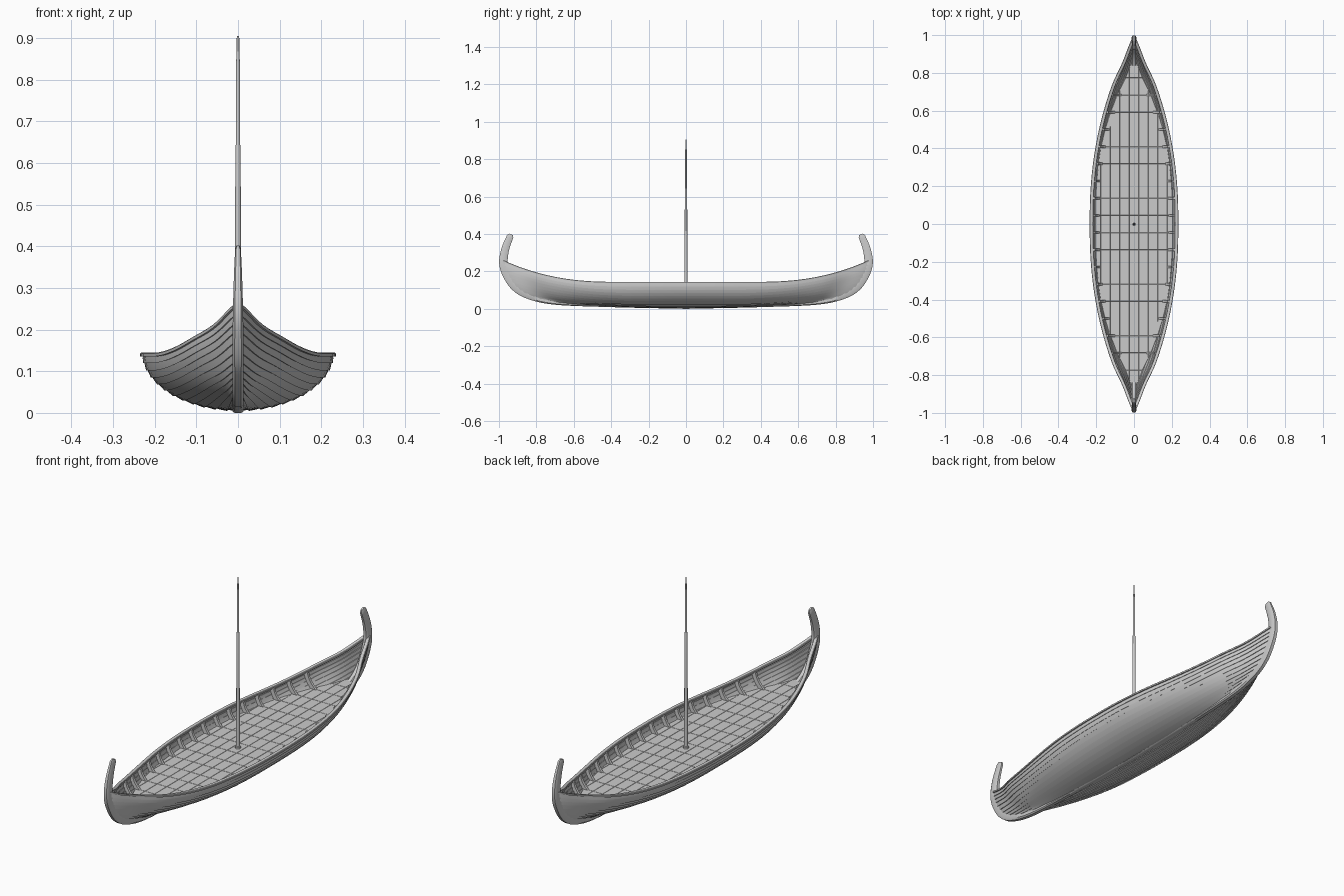
import bpy, bmesh, math
from mathutils import Vector

if "Cube" in bpy.data.objects:
    bpy.data.objects.remove(bpy.data.objects["Cube"])

# centre line of the keel and stem, one half: y, z, half depth, half width
STEM = [(0, .008, .008, .013), (.4, .018, .009, .013), (.7, .036, .014, .013),
        (.84, .072, .02, .013), (.915, .12, .023, .013), (.96, .19, .024, .013),
        (.976, .25, .023, .012), (.966, .32, .021, .010), (.94, .388, .018, .007)]
DECK_Z = .09
STRAKES = 12


def spline(pts, u):
    """Smooth curve through pts, u counted in points."""
    n = len(pts) - 1
    i = min(max(int(u), 0), n - 1)
    f = u - i
    p1, p2 = Vector(pts[i]), Vector(pts[i + 1])
    p0 = Vector(pts[i - 1]) if i > 0 else 2 * p1 - p2
    p3 = Vector(pts[i + 2]) if i + 2 <= n else 2 * p2 - p1
    return .5 * (2 * p1 + (p2 - p0) * f + (2 * p0 - 5 * p1 + 4 * p2 - p3) * f ** 2
                 + (3 * p1 - p0 - 3 * p2 + p3) * f ** 3)


def finish(name, bm, mirror=False):
    bmesh.ops.recalc_face_normals(bm, faces=bm.faces)
    me = bpy.data.meshes.new(name)
    bm.to_mesh(me)
    bm.free()
    ob = bpy.data.objects.new(name, me)
    bpy.context.collection.objects.link(ob)
    bpy.ops.object.select_all(action='DESELECT')
    ob.select_set(True)
    bpy.context.view_layer.objects.active = ob
    bpy.ops.object.shade_smooth_by_angle(angle=math.radians(35))
    if mirror:
        ob.modifiers.new("Mirror", 'MIRROR').use_clip = False
    return ob


def sweep(bm, rings):
    """Closed tube through rings of equal length, with end caps."""
    vs = [[bm.verts.new(p) for p in r] for r in rings]
    n = len(vs[0])
    for a, b in zip(vs, vs[1:]):
        for i in range(n):
            j = (i + 1) % n
            bm.faces.new((a[i], a[j], b[j], b[i]))
    bm.faces.new(vs[0])
    bm.faces.new(vs[-1])


def stem_end(s):
    return spline(STEM, 2 + 4.1 * max(0, min(s, 1)))


def hull(t, s):
    """Right hull surface: t runs stern to bow (-1..1), s from keel to rail (0..1)."""
    e, a = stem_end(s), abs(t)
    ang = s * math.pi * .485
    g = 1 - a ** 2.2
    if a > .75:
        g -= .035 * math.sin(math.pi * (a - .75) / .25) ** 2
    z0 = .008 + .14 * (1 - math.cos(ang))
    t0 = .4 * s
    f = (max(0, a - t0) / (1 - t0)) ** 2.3
    return Vector((.228 * math.sin(ang) * g + .006 * a, t * e[0], z0 + (e[1] - z0) * f))


def hull_at(y, s):
    return hull(max(-1, min(1, y / stem_end(s)[0])), s)


def offset(fn, p, s, d):
    """Point moved outward by d in the cross-section plane."""
    k = fn(p, min(s + .01, 1)) - fn(p, max(s - .01, 0))
    n = Vector((k.z, 0, -k.x))
    return fn(p, s) + n.normalized() * d


# overlapping hull planks
bm = bmesh.new()
N = 56
for i in range(STRAKES):
    lo, hi = max(0, (i - .15) / STRAKES), (i + 1) / STRAKES
    mid = (lo + hi) / 2
    rings = []
    for k in range(N + 1):
        t = math.sin((k / N * 2 - 1) * math.pi / 2)
        rings.append([offset(hull, t, s, d) for s, d in
                      ((lo, .0045), (mid, .0025), (hi, .0005), (hi, -.003), (mid, -.001), (lo, .001))])
    sweep(bm, rings)
finish("hull_planks", bm, True)

# top rail along the sheer
bm = bmesh.new()
rings = []
for k in range(N + 1):
    t = math.sin((k / N * 2 - 1) * math.pi / 2)
    p = hull(t, 1)
    rings.append([(max(0, p.x + dx), p.y, p.z + dz) for dx, dz in
                  ((.007, -.006), (.007, .001), (.005, .003), (-.01, .003), (-.012, .001), (-.012, -.006))])
sweep(bm, rings)
finish("top_rail", bm, True)

# keel and both curved stems in one piece
bm = bmesh.new()
M = 64
top = len(STEM) - 1
rings = []
for k in range(-M, M + 1):
    u = abs(k) / M * top
    sg = -1 if k < 0 else 1
    y, z, d, w = spline(STEM, u)
    tan = spline(STEM, min(u + .02, top)) - spline(STEM, max(u - .02, 0))
    ty, tz = Vector((tan[0], tan[1])).normalized()
    ny, nz = tz, -ty
    rings.append([(w * a, sg * (y + ny * d * b), z + nz * d * b) for a, b in
                  ((.6, 1), (1, .6), (1, -.7), (.6, -1), (-.6, -1), (-1, -.7), (-1, .6), (-.6, 1))])
for end in (0, -1):  # rounded stem tips
    c = sum((Vector(p) for p in rings[end]), Vector()) / 8
    sg = -1 if end == 0 else 1
    tip = [c + (Vector(p) - c) * .6 + Vector((0, -sg * .004, .01)) for p in rings[end]]
    rings.insert(0, tip) if end == 0 else rings.append(tip)
sweep(bm, rings)
finish("keel_and_stems", bm)

# ribs against the inside of the planking
bm = bmesh.new()
for k in range(16):
    y = (k - 7.5) * .091
    rings = []
    for j in range(11):
        s = .12 + .86 * j / 10
        a, b = offset(hull_at, y, s, -.001), offset(hull_at, y, s, -.02)
        h = Vector((0, .006, 0))
        rings.append([a - h, a + h, b + h, b - h])
    sweep(bm, rings)
finish("ribs", bm, True)


def deck_half(y):
    lo, hi = 0, 1
    for _ in range(25):
        m = (lo + hi) / 2
        lo, hi = (m, hi) if hull_at(y, m).z < DECK_Z else (lo, m)
    return max(.008, hull_at(y, lo).x - .002)


# deck boards laid in rows
bm = bmesh.new()
ys = [max(-.86, min(.86, (k - 9.5) * .091)) for k in range(20)]
edge = [(bm.verts.new((-deck_half(y), y, DECK_Z)), bm.verts.new((deck_half(y), y, DECK_Z))) for y in ys]
for a, b in zip(edge, edge[1:]):
    bm.faces.new((a[0], a[1], b[1], b[0]))
for i in range(-4, 4):
    bmesh.ops.bisect_plane(bm, geom=bm.verts[:] + bm.edges[:] + bm.faces[:],
                           plane_co=((i + .5) * .05, 0, 0), plane_no=(1, 0, 0))
bmesh.ops.recalc_face_normals(bm, faces=bm.faces)
if bm.faces[:][0].normal.z < 0:
    bmesh.ops.reverse_faces(bm, faces=bm.faces)
bmesh.ops.inset_individual(bm, faces=bm.faces[:], thickness=.0015, depth=.002)
finish("deck_boards", bm)

# stepped mast and its foot
bm = bmesh.new()
sides = 12
sweep(bm, [[(r * math.cos(2 * math.pi * i / sides), r * math.sin(2 * math.pi * i / sides), z)
            for i in range(sides)] for z, r in
           ((.02, .012), (.1, .012), (.102, .0085), (.4, .0075), (.64, .006), (.645, .0052),
            (.84, .0048), (.86, .0034), (.9, .003), (.905, .002))])
finish("mast", bm)
